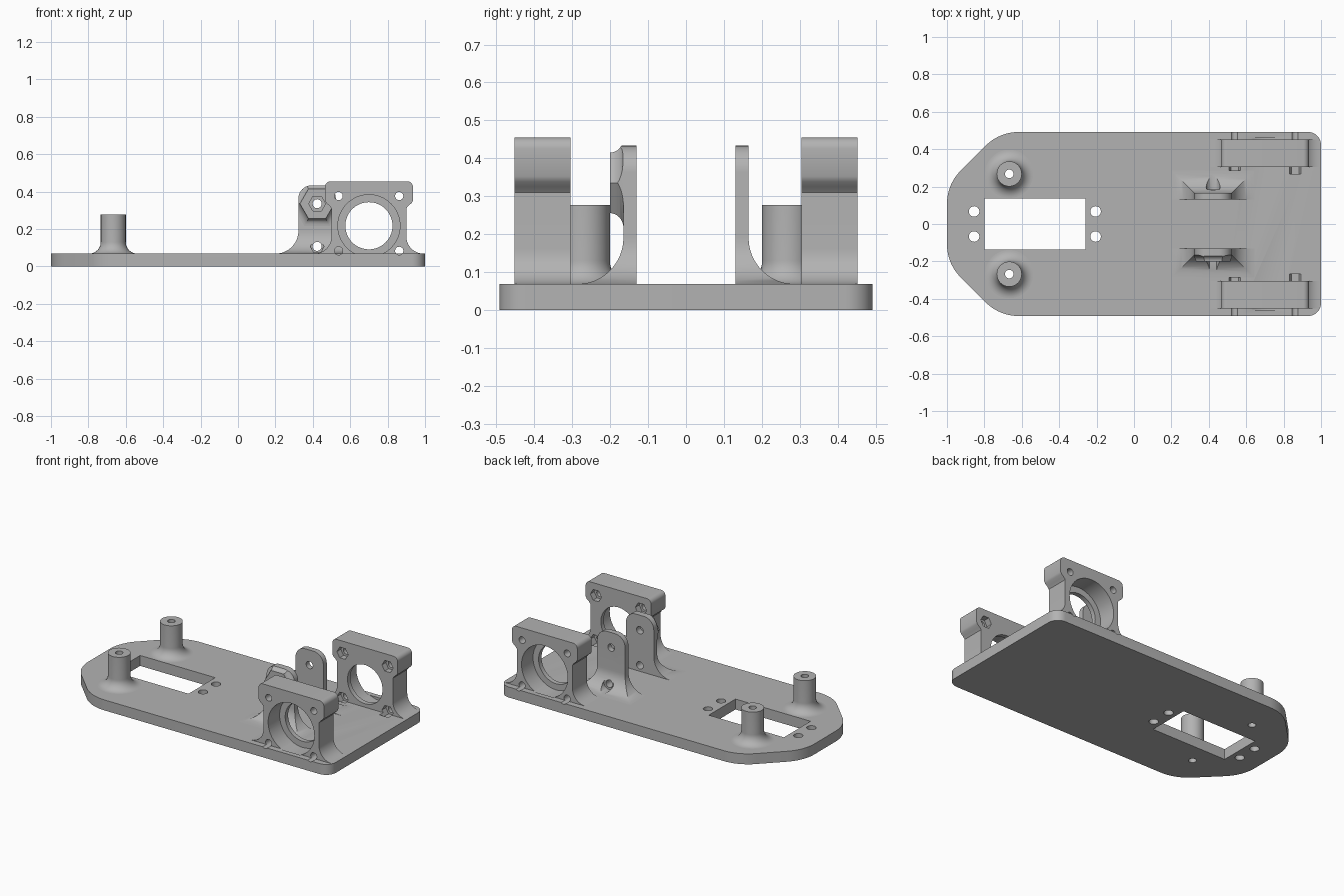
import bpy, bmesh, math
from mathutils import Vector

if "Cube" in bpy.data.objects:
    bpy.data.objects.remove(bpy.data.objects["Cube"])

grey = bpy.data.materials.new("plain_grey")
grey.diffuse_color = (0.45, 0.45, 0.45, 1)
grey.use_nodes = True
grey.node_tree.nodes["Principled BSDF"].inputs["Base Color"].default_value = grey.diffuse_color
TOP = 0.068  # top of the base plate


def loft(name, rings):
    """Closed solid through rings of equal point count, capped at both ends."""
    bm = bmesh.new()
    vs = [[bm.verts.new(p) for p in r] for r in rings]
    n = len(vs[0])
    for a, b in zip(vs, vs[1:]):
        for i in range(n):
            bm.faces.new((a[i], a[(i + 1) % n], b[(i + 1) % n], b[i]))
    bm.faces.new(vs[0])
    bm.faces.new(vs[-1])
    bmesh.ops.recalc_face_normals(bm, faces=bm.faces)
    me = bpy.data.meshes.new(name)
    bm.to_mesh(me)
    bm.free()
    me.materials.append(grey)
    ob = bpy.data.objects.new(name, me)
    bpy.context.collection.objects.link(ob)
    return ob


def prism_z(name, pts, z0, z1):
    return loft(name, [[(x, y, z) for x, y in pts] for z in (z0, z1)])


def prism_y(name, pts, y0, y1):
    return loft(name, [[(x, y, z) for x, z in pts] for y in (y0, y1)])


def circle(cx, cy, r, n=40):
    return [(cx + r * math.cos(2 * math.pi * i / n), cy + r * math.sin(2 * math.pi * i / n))
            for i in range(n)]


def rounded(corners, seg=10):
    """Polygon from (x, y, radius) corners."""
    out, n = [], len(corners)
    for i, (x, y, r) in enumerate(corners):
        p = Vector((x, y))
        if r == 0:
            out.append((x, y))
            continue
        u = (Vector(corners[i - 1][:2]) - p).normalized()
        v = (Vector(corners[(i + 1) % n][:2]) - p).normalized()
        half = u.angle(v) / 2
        c = p + (u + v).normalized() * r / math.sin(half)
        a = p + u * r / math.tan(half) - c
        b = p + v * r / math.tan(half) - c
        for k in range(seg + 1):
            d = a.slerp(b, k / seg)
            out.append(tuple(c + d.normalized() * r))
    return out


def boolean(ob, tools, op='DIFFERENCE'):
    bpy.context.view_layer.objects.active = ob
    for t in tools:
        m = ob.modifiers.new("cut", 'BOOLEAN')
        m.operation, m.solver, m.object = op, 'EXACT', t
        bpy.ops.object.modifier_apply(modifier=m.name)


def fillet(r, n=12):
    """(outward offset, height) steps of a concave foot fillet."""
    steps = [i * math.pi / 2 / n for i in range(n + 1)]
    return [(r * (1 - math.sin(a)), TOP + r * (1 - math.cos(a))) for a in steps]


cutters = []


def tool(ob):
    cutters.append(ob)
    ob.hide_render = True
    return ob


# Base plate with tapered rounded nose
half = [(1, 0.492, 0.07), (-0.72, 0.492, 0.25), (-1, 0.212, 0.25)]
base = prism_z("base_plate", rounded(half + [(x, -y, r) for x, y, r in half[::-1]]), 0, TOP)
base_cuts = [tool(prism_z("window_cut", [(-0.8, -0.137), (-0.26, -0.137), (-0.26, 0.137), (-0.8, 0.137)], -1, 1))]
for x in (-0.855, -0.205):
    for y in (-0.067, 0.067):
        base_cuts.append(tool(prism_z("servo_hole_cut", circle(x, y, 0.028), -1, 1)))

parts = [base]
for s, side in ((-1, "front"), (1, "back")):
    # Standoff post with filleted foot and through hole
    prof = [(0.067 + d, z) for d, z in fillet(0.062)] + [(0.067, 0.277)]
    post = loft(side + "_post", [[(x, y, z) for x, y in circle(-0.667, s * 0.268, r, 48)]
                                 for r, z in prof])
    hole = tool(prism_z("post_hole_cut", circle(-0.667, s * 0.268, 0.023), -1, 1))
    boolean(post, [hole])
    base_cuts.append(hole)

    # Bearing bracket
    right = [(0.90 + d, z) for d, z in fillet(0.092)]
    right += [(0.90, 0.31), (0.912, 0.325), (0.928, 0.338), (0.935, 0.352)]
    right += [(0.935 - 0.03 * (1 - math.cos(a)), 0.425 + 0.03 * math.sin(a))
              for a in [i * math.pi / 16 for i in range(9)]]
    bracket = prism_y(side + "_bearing_bracket", right + [(1.4 - x, z) for x, z in right[::-1]],
                      s * 0.305, s * 0.453)
    bore = tool(prism_y("bore_cut", circle(0.70, 0.217, 0.126, 64), s * 0.25, s * 0.6))
    seat = tool(prism_y("seat_cut", circle(0.70, 0.217, 0.166, 64), s * 0.335, s * 0.46))
    cuts = [bore, seat]
    base_cuts.append(seat)
    for x in (0.538, 0.862):
        for z in (0.083, 0.376):
            pair = [tool(prism_y("screw_cut", circle(x, z, 0.022, 24), s * 0.29, s * 0.6)),
                    tool(prism_y("nut_cut", circle(x, z, 0.04, 6), s * 0.267, s * 0.345))]
            cuts += pair
            if z < 0.1:
                base_cuts += pair
    # Access channel for the lower lug screw
    channel = tool(prism_y("channel_cut", circle(0.423, 0.107, 0.037, 6 if s < 0 else 32),
                           s * 0.185, s * 0.6))
    boolean(bracket, cuts + [channel])

    # Upright lug: filleted foot on three sides, rounded top
    levels = fillet(0.122)
    levels += [(-0.07 * (1 - math.cos(a)), 0.363 + 0.07 * math.sin(a))
               for a in [i * math.pi / 24 for i in range(13)]]
    rings = []
    for d, z in levels:
        w, y1 = 0.1 + d, 0.165 + max(d, 0)
        rings.append([(0.423 + sx * w, s * y, z) for sx, y in
                      ((-1, 0.13), (1, 0.13), (1, y1), (-1, y1))])
    lug = loft(side + "_lug", rings)
    holes = [tool(prism_y("lug_hole_cut", circle(0.423, z, 0.024, 32), s * 0.1, s * 0.3))
             for z in (0.107, 0.335)]
    boolean(lug, holes + [channel])
    parts += [post, bracket, lug]

    # Hexagonal nut boss on the front lug, trimmed to the lug outline
    if s < 0:
        steps = [i * math.pi / 16 for i in range(9)]
        boss = loft("nut_boss", [[(x, -0.165 - 0.036 * (1 - math.cos(a)), z) for x, z in
                                  circle(0.423, 0.335, 0.092 + 0.045 * (1 - math.sin(a)), 6)]
                                 for a in steps])
        trim = tool(prism_y("boss_trim", rounded([(0.323, 0.15, 0), (0.523, 0.15, 0),
                                                  (0.523, 0.433, 0.07), (0.323, 0.433, 0.07)]),
                            -0.3, -0.1))
        pocket = tool(prism_y("pocket_cut", circle(0.423, 0.335, 0.045, 6), -0.3, -0.172))
        boolean(boss, [trim], 'INTERSECT')
        boolean(boss, [pocket, holes[1]])
        parts.append(boss)

boolean(base, base_cuts)
for c in cutters:
    bpy.data.objects.remove(c)

# Smooth curved walls, keep edges sharp
bpy.ops.object.select_all(action='DESELECT')
for p in parts:
    p.select_set(True)
bpy.context.view_layer.objects.active = base
bpy.ops.object.shade_smooth_by_angle(angle=math.radians(30))
